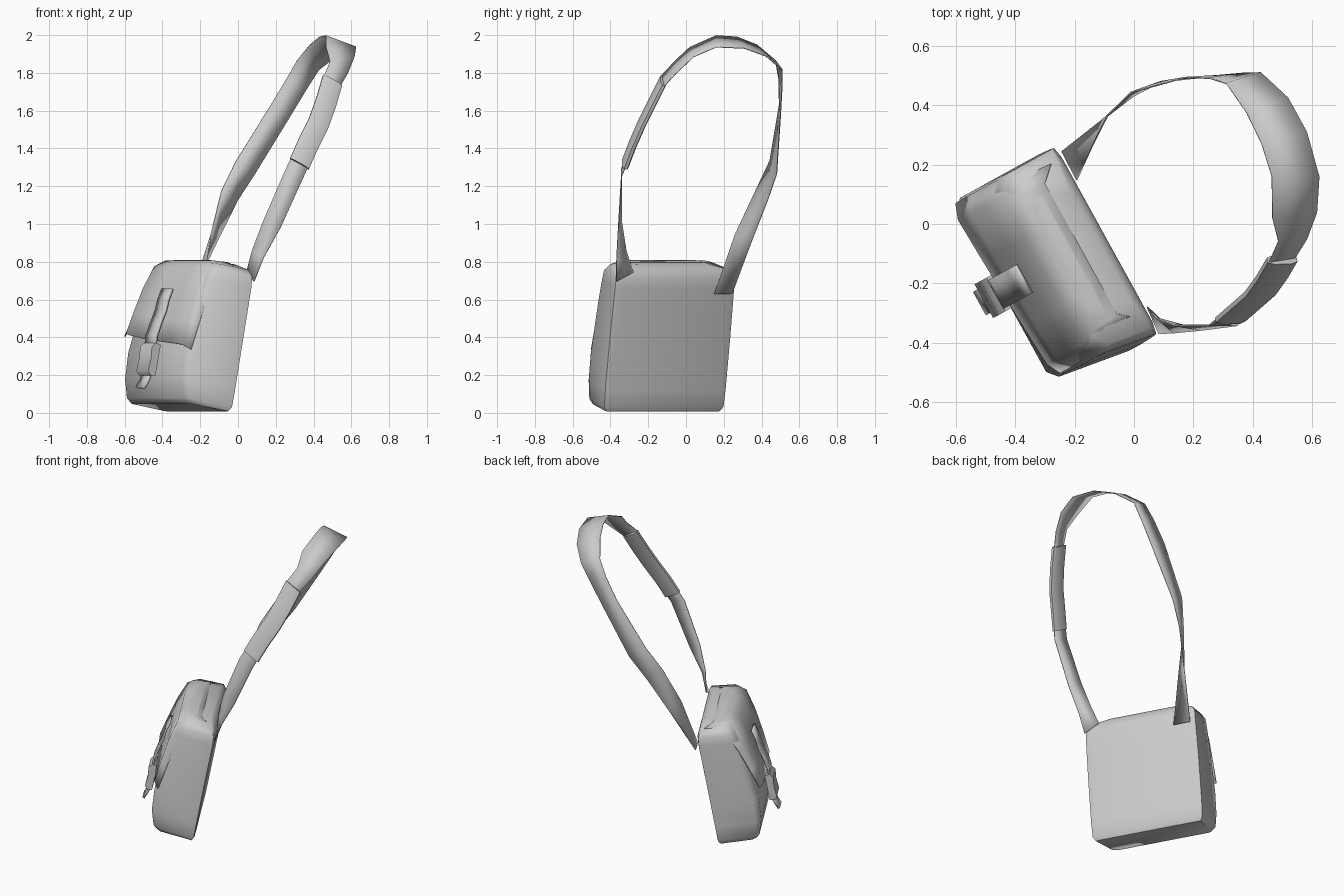
import bpy, bmesh, math
from mathutils import Vector

cube = bpy.data.objects.get("Cube")
if cube:
    bpy.data.objects.remove(cube, do_unlink=True)

grey = bpy.data.materials.new("plain grey")
grey.use_nodes = True
COLOR = (0.6, 0.6, 0.6, 1)
grey.diffuse_color = COLOR
grey.node_tree.nodes["Principled BSDF"].inputs["Base Color"].default_value = COLOR

# The bag is turned and leans back: u = width, d = depth from back, h = height
TILT = math.radians(10.8)
S, C = math.sin(TILT), math.cos(TILT)
ORIGIN = Vector((-0.205, -0.117, 0.006))
U = Vector((0.483, -0.876, 0))
D = Vector((-0.876 * C, -0.483 * C, S))
H = Vector((0.876 * S, 0.483 * S, C))


def bag(u, d, h):
    return ORIGIN + U * u + D * d + H * h


def loft(name, rows, closed=False, caps=False, thick=0, angle=40):
    """Skin a list of point rows into one smooth object."""
    bm = bmesh.new()
    rings = [[bm.verts.new(p) for p in row] for row in rows]
    n = len(rows[0])
    for a, b in zip(rings, rings[1:]):
        for i in range(n if closed else n - 1):
            j = (i + 1) % n
            bm.faces.new((a[i], a[j], b[j], b[i]))
    if caps:
        bm.faces.new(rings[0])
        bm.faces.new(rings[-1])
    bmesh.ops.recalc_face_normals(bm, faces=bm.faces[:])
    mesh = bpy.data.meshes.new(name)
    bm.to_mesh(mesh)
    bm.free()
    mesh.materials.append(grey)
    ob = bpy.data.objects.new(name, mesh)
    bpy.context.collection.objects.link(ob)
    if thick:
        mod = ob.modifiers.new("thickness", 'SOLIDIFY')
        mod.thickness = thick
        mod.offset = 0
    bpy.ops.object.select_all(action='DESELECT')
    ob.select_set(True)
    bpy.context.view_layer.objects.active = ob
    bpy.ops.object.shade_smooth_by_angle(angle=math.radians(angle))
    return ob


# Bag body: height, half width, back depth, front depth, corner size.
# The front is narrower than the back on the +u side.
TAPER = 0.04
sections = [
    (0.00, 0.345, 0.010, 0.240, 0.025),
    (0.025, 0.360, 0.00, 0.262, 0.025),
    (0.12, 0.364, 0.00, 0.292, 0.03),
    (0.26, 0.364, 0.00, 0.302, 0.035),
    (0.40, 0.364, 0.00, 0.288, 0.04),
    (0.55, 0.362, 0.00, 0.272, 0.04),
    (0.67, 0.360, 0.00, 0.252, 0.04),
    (0.725, 0.358, 0.005, 0.240, 0.04),
    (0.760, 0.335, 0.022, 0.220, 0.04),
    (0.783, 0.230, 0.045, 0.185, 0.03),
]
rows = []
for h, a, d0, d1, c in sections:
    half = [(a - c, d0), (a, d0 + c * 0.2), (a, d1 - c), (a - c, d1)]
    right = [(u - TAPER * d / 0.27, d) for u, d in half]
    ring = right + [(-u, d) for u, d in reversed(half)]
    rows.append([bag(u, d, h) for u, d in ring])
loft("bag_body", rows, closed=True, caps=True, angle=50)

# Front flap, hanging a little further out on one side
rows = []
for d, h in [(0.11, 0.783), (0.20, 0.774), (0.247, 0.735), (0.284, 0.60), (0.310, 0.45), (0.328, 0.32)]:
    drop = max(0, (0.735 - h) / 0.415)
    row = []
    for t in (-1, -0.85, -0.4, 0, 0.4, 0.85, 1):
        width = 0.31 + 0.045 * min(1, (0.79 - h) / 0.06)
        edge = 1 if abs(t) == 1 else 0
        dd = d - edge * (0.055 - 0.03 * drop) - 0.022 * t * drop
        hh = h - 0.02 * t * drop + (0.02 * t * t * drop if t < 0 else 0) - edge * 0.018
        row.append(bag(t * width - (TAPER if t > 0 else 0) * t, dd, hh))
    rows.append(row)
loft("front_flap", rows, thick=0.006, angle=60)


# Buckle strap with its clasp and loose tail
def strip(name, path, half, thick, u=-0.02):
    rows = []
    for d, h in path:
        rows.append([bag(u - half, d, h), bag(u + half, d, h)])
    return loft(name, rows, thick=thick)


strip("buckle_strap", [(0.300, 0.605), (0.314, 0.54), (0.318, 0.48), (0.335, 0.41),
                       (0.348, 0.34), (0.341, 0.26)], 0.055, 0.014)
strip("buckle_tail", [(0.331, 0.28), (0.335, 0.15), (0.345, 0.105), (0.362, 0.06)], 0.045, 0.014)
rows = []
for u in (-0.085, 0.045):
    outline = [(0.320, 0.30), (0.350, 0.305), (0.370, 0.28), (0.363, 0.22),
               (0.368, 0.15), (0.348, 0.13), (0.320, 0.135)]
    rows.append([bag(u, d, h) for d, h in outline])
loft("buckle_clasp", rows, closed=True, caps=True, angle=50)

# Shoulder strap: centre points and half-width vectors
shoulder = [
    ((0.065, -0.325, 0.72), (0.020, -0.045, -0.025)),
    ((0.105, -0.342, 0.84), (0.030, -0.025, -0.02)),
    ((0.18, -0.350, 1.00), (0.045, -0.008, -0.02)),
    ((0.30, -0.342, 1.27), (0.048, 0.000, -0.02)),
    ((0.42, -0.240, 1.53), (0.045, 0.005, -0.02)),
    ((0.50, -0.120, 1.76), (0.042, 0.005, -0.03)),
    ((0.535, -0.055, 1.83), (0.048, 0.005, -0.03)),
    ((0.542, 0.030, 1.91), (0.075, 0.010, -0.025)),
    ((0.545, 0.160, 1.967), (0.080, 0.000, -0.03)),
    ((0.507, 0.290, 1.96), (0.076, 0.020, -0.03)),
    ((0.450, 0.400, 1.918), (0.070, 0.025, -0.03)),
    ((0.370, 0.492, 1.84), (0.058, 0.018, -0.025)),
    ((0.31, 0.500, 1.74), (0.055, 0.008, -0.025)),
    ((0.225, 0.497, 1.60), (0.052, 0.003, -0.03)),
    ((0.04, 0.462, 1.30), (0.050, 0.018, -0.035)),
    ((-0.045, 0.400, 1.15), (0.043, 0.032, -0.025)),
    ((-0.125, 0.305, 0.93), (0.018, 0.046, -0.015)),
    ((-0.218, 0.197, 0.63), (-0.025, 0.048, 0.0)),
]
rows = []
for c, w in shoulder:
    c, w = Vector(c), Vector(w)
    rows.append([c - w, c + w])
loft("shoulder_strap", rows, thick=0.005)

# Padded sleeve around the strap
pad_path = [(0.325, -0.322, 1.318), (0.37, -0.283, 1.42), (0.425, -0.235, 1.53),
            (0.465, -0.180, 1.64), (0.50, -0.120, 1.76)]
side = Vector((0.050, 0.002, -0.028))
rows = []
for i, p in enumerate(pad_path):
    p = Vector(p)
    along = Vector(pad_path[min(i + 1, 4)]) - Vector(pad_path[max(i - 1, 0)])
    out = side.cross(along).normalized() * 0.017
    rows.append([p + side * a + out * b for a, b in
                 ((-1, -0.5), (-0.6, -1), (0.6, -1), (1, -0.5), (1, 0.5), (0.6, 1), (-0.6, 1), (-1, 0.5))])
loft("strap_pad", rows, closed=True, caps=True, angle=60)
